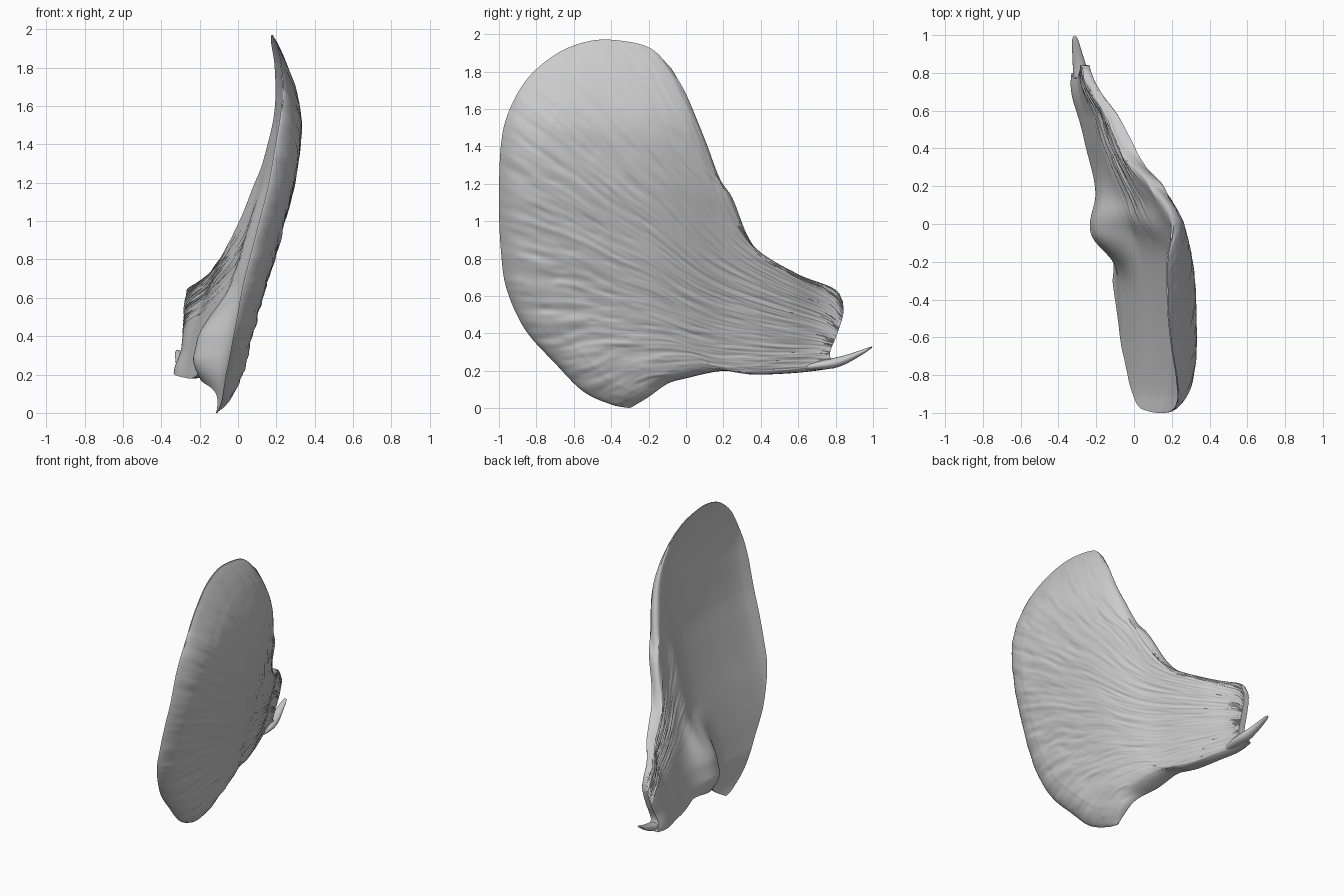
import bpy, bmesh, math
from mathutils import Vector, noise

if "Cube" in bpy.data.objects:
    bpy.data.objects.remove(bpy.data.objects["Cube"])


def resample(pts, n):
    """Smooth curve through 2D points, n+1 samples evenly spaced by length."""
    p = [Vector(q) for q in pts]
    p = [2 * p[0] - p[1]] + p + [2 * p[-1] - p[-2]]
    dense = []
    for i in range(1, len(p) - 2):
        a, b, c, d = p[i - 1:i + 3]
        for k in range(40):
            t = k / 40
            dense.append(0.5 * (2 * b + (c - a) * t + (2 * a - 5 * b + 4 * c - d) * t * t
                                + (3 * b - a - 3 * c + d) * t ** 3))
    dense.append(p[-2])
    acc = [0]
    for a, b in zip(dense, dense[1:]):
        acc.append(acc[-1] + (b - a).length)
    out, j = [], 0
    for k in range(n + 1):
        s = acc[-1] * k / n
        while j < len(acc) - 2 and acc[j + 1] < s:
            j += 1
        out.append(dense[j].lerp(dense[j + 1], (s - acc[j]) / (acc[j + 1] - acc[j])))
    return out


def lookup(table, t):
    """Smooth interpolation in a small (position, value) table."""
    t = min(max(t, table[0][0]), table[-1][0])
    for i in range(len(table) - 1):
        (x0, y0), (x1, y1) = table[i], table[i + 1]
        if t <= x1:
            def slope(j):
                a, b = table[max(j - 1, 0)], table[min(j + 1, len(table) - 1)]
                return (b[1] - a[1]) / (b[0] - a[0])
            h = x1 - x0
            s = (t - x0) / h
            return ((2 * s**3 - 3 * s * s + 1) * y0 + (s**3 - 2 * s * s + s) * h * slope(i)
                    + (3 * s * s - 2 * s**3) * y1 + (s**3 - s * s) * h * slope(i + 1))


def smooth(a, b, t):
    t = min(max((t - a) / (b - a), 0), 1)
    return t * t * (3 - 2 * t)


def dome(d, width):
    """Quarter-round falloff towards a border."""
    d = min(d / width, 1)
    return math.sqrt(1 - (1 - d) ** 2)


def add_object(name, bm):
    bmesh.ops.recalc_face_normals(bm, faces=bm.faces)
    mesh = bpy.data.meshes.new(name)
    bm.to_mesh(mesh)
    bm.free()
    ob = bpy.data.objects.new(name, mesh)
    bpy.context.collection.objects.link(ob)
    return ob


# outline in (y, z), split into four edges of a fan
NU, NV = 170, 190
lower = resample([(.80, .215), (.6, .19), (.36, .18), (.2, .20), (0, .16), (-.1, .13),
                  (-.2, .06), (-.3, 0)], NU)
upper = resample([(.84, .57), (.79, .64), (.6, .715), (.42, .81), (.33, .92), (.25, 1.12),
                  (.18, 1.23), (.1, 1.44), (0, 1.68), (-.08, 1.82)], NU)
tail_end = resample([(.80, .215), (.77, .29), (.81, .4), (.84, .5), (.84, .57)], NV)
rim = resample([(-.3, 0), (-.4, .02), (-.55, .09), (-.7, .24), (-.86, .42), (-.96, .64),
                (-.99, .85), (-1, 1.1), (-.99, 1.4), (-.95, 1.58), (-.85, 1.76), (-.7, 1.89),
                (-.55, 1.955), (-.4, 1.97), (-.2, 1.93), (-.08, 1.82)], NV)

# outer surface: lean by height plus bend by depth
LEAN = [(0, -.05), (.1, -.01), (.2, .025), (.4, .075), (.6, .13), (.8, .19), (1, .245), (1.2, .295),
        (1.45, .33), (1.6, .32), (1.8, .265), (1.97, .2)]
BEND = [(-1, -.05), (-.9, -.02), (-.75, -.005), (-.5, 0), (-.2, -.02), (0, -.065), (.2, -.135),
        (.4, -.19), (.6, -.26), (.8, -.33), (1, -.37)]
BASE = [(-1, .085), (-.5, .09), (0, .09), (.15, .08), (.4, .085), (.6, .06), (.85, .04)]


def thickness(y, z):
    t = lookup(BASE, y) * (1 - .75 * smooth(1.35, 1.97, z))
    t *= 1 - .4 * smooth(.22, .0, z)
    # swelling behind the centre, steep in front and long towards the tail
    spread = .14 if y < -.05 else .2
    t += .135 * math.exp(-((y + .05) / spread) ** 2) * smooth(.68, .38, z) * smooth(.06, .3, z)
    # upright ridge on the inner face
    t += .02 * math.exp(-((y - .02 + .1 * (z - .8)) / .08) ** 2) * smooth(1.4, 1.0, z) * smooth(.3, .6, z)
    # thick lower cord of the tail
    return t + .025 * smooth(.45, .8, y) * smooth(.34, .22, z)


bm = bmesh.new()
outer, inner = [], []
for i in range(NU + 1):
    u = 1 - (1 - i / NU) ** 1.25          # denser rows near the rim
    k = min(int(u * NU), NU - 1)
    lo = lower[k].lerp(lower[k + 1], u * NU - k)
    up = upper[k].lerp(upper[k + 1], u * NU - k)
    ro, ri = [], []
    for j in range(NV + 1):
        v = j / NV
        p = ((1 - v) * lo + v * up + (1 - u) * tail_end[j] + u * rim[j]
             - (1 - u) * ((1 - v) * lower[0] + v * upper[0])
             - u * ((1 - v) * lower[-1] + v * upper[-1]))
        y, z = p
        x = lookup(LEAN, z) + lookup(BEND, y)
        w = .8 * smooth(.55, .9, y)       # tail end stands upright
        x = x * (1 - w) - .24 * w
        t = thickness(y, z)
        # fibre grooves running along the fan, sharpened into creases
        g = noise.noise(Vector((u * 5, v * 38, 1))) + .7 * noise.noise(Vector((u * 9, v * 80, 7)))
        g -= 1.2 * max(0, noise.noise(Vector((u * 14, v * 60, 3))) - .15)
        amp = .004 + .004 * smooth(.45, .9, u) * smooth(.9, .5, v) + .004 * smooth(.8, 1, v) * smooth(.8, .5, u)
        # outer face rounds down to a thin edge lying on the inner face
        front = .7 * dome(1 - u, .09) + .3 * min((1 - u) / .12, 1)
        bottom = .15 + .85 * dome(v, .07)
        back = dome(1 - v, .08)
        keep = .45 - .35 * smooth(.35, .7, u)
        xi = x - t + .010 * smooth(.55, .2, u) * smooth(.4, .8, v) * g + .4 * t * (1 - back)
        xo = (x - t) + t * front * bottom * (keep + (1 - keep) * back) + amp * g * (.4 + .6 * front)
        xo += .4 * t * (1 - back) * smooth(.35, .7, u) * front
        ro.append(bm.verts.new((max(xo, xi + .006), y, z)))
        ri.append(bm.verts.new((xi, y, z)))
    outer.append(ro)
    inner.append(ri)
for i in range(NU):
    for j in range(NV):
        for g in (outer, inner):
            bm.faces.new((g[i][j], g[i + 1][j], g[i + 1][j + 1], g[i][j + 1]))
# close the border between both faces
loop = ([(i, 0) for i in range(NU)] + [(NU, j) for j in range(NV)]
        + [(i, NV) for i in range(NU, 0, -1)] + [(0, j) for j in range(NV, 0, -1)])
for (a, b), (c, d) in zip(loop, loop[1:] + loop[:1]):
    bm.faces.new((outer[a][b], outer[c][d], inner[c][d], inner[a][b]))
fan = add_object("muscle_fan", bm)

# tapered hook at the lower end of the tail: x, y, z, half width, half height
bm = bmesh.new()
rings = []
path = [(-.27, .60, .215, .02, .012), (-.275, .72, .23, .045, .026), (-.282, .80, .242, .042, .028),
        (-.292, .86, .262, .034, .022), (-.305, .93, .294, .024, .014), (-.315, 1.0, .33, .014, .004)]
for x, y, z, a, b in path:
    rings.append([bm.verts.new((x + a * math.cos(s), y - .3 * b * math.sin(s), z + b * math.sin(s)))
                  for s in (2 * math.pi * k / 14 for k in range(14))])
for a, b in zip(rings, rings[1:]):
    for k in range(14):
        bm.faces.new((a[k], a[k - 1], b[k - 1], b[k]))
bm.faces.new(rings[0])
bm.faces.new(rings[-1])
hook = add_object("tail_hook", bm)
sub = hook.modifiers.new("smooth", 'SUBSURF')
sub.levels = sub.render_levels = 2

# smooth shading with crisp border
for ob in (fan, hook):
    bpy.ops.object.select_all(action='DESELECT')
    ob.select_set(True)
    bpy.context.view_layer.objects.active = ob
    bpy.ops.object.shade_smooth_by_angle(angle=math.radians(50))
